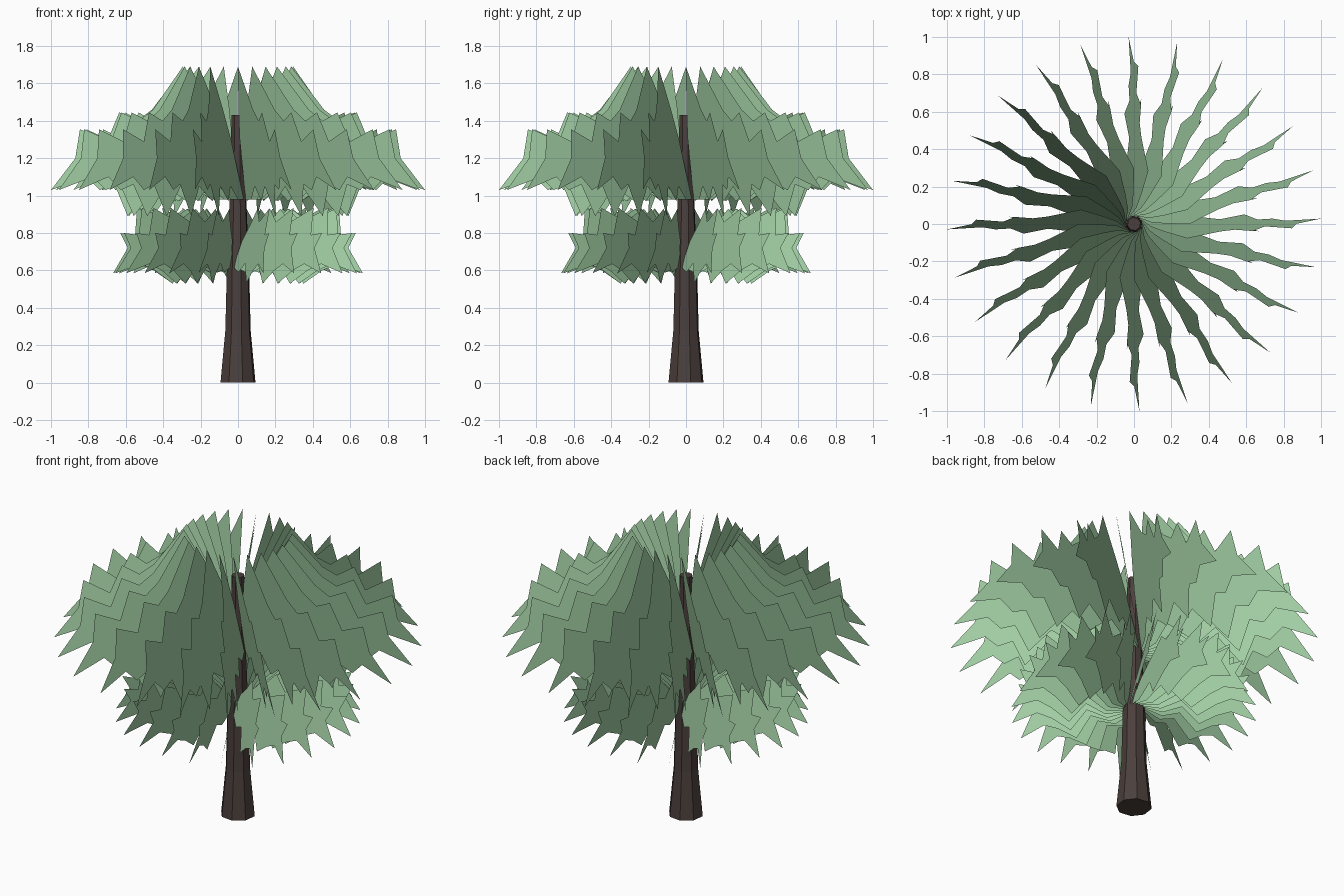
import bpy, bmesh
from math import cos, sin, pi, radians
from mathutils import Vector
from mathutils.geometry import tessellate_polygon

if "Cube" in bpy.data.objects:
    bpy.data.objects.remove(bpy.data.objects["Cube"])


def material(name, col):
    m = bpy.data.materials.new(name)
    m.diffuse_color = (*col, 1)
    m.use_nodes = True
    m.node_tree.nodes["Principled BSDF"].inputs["Base Color"].default_value = m.diffuse_color
    return m


def finish(name, bm, mat):
    me = bpy.data.meshes.new(name)
    bm.to_mesh(me)
    bm.free()
    me.materials.append(mat)
    ob = bpy.data.objects.new(name, me)
    bpy.context.collection.objects.link(ob)
    return ob


def frond_tier(name, outline, lean, z_mid, mat, count=24):
    """Ring of upright jagged cards; each (radius, z) outline leans sideways with height."""
    tris = tessellate_polygon([[Vector((r, z, 0)) for r, z in outline]])
    bm = bmesh.new()
    for i in range(count):
        a = 2 * pi * i / count
        vs = []
        for r, z in outline:
            t = lean * (z - z_mid)
            vs.append(bm.verts.new((r * cos(a) - t * sin(a), r * sin(a) + t * cos(a), z)))
        faces = [bm.faces.new([vs[k] for k in tri]) for tri in tris]
        bmesh.ops.recalc_face_normals(bm, faces=faces)
        bmesh.ops.dissolve_limit(bm, angle_limit=0.01, verts=[],
                                 edges=list({e for f in faces for e in f.edges}))
    return finish(name, bm, mat)


leaf = material("leaf_green", (0.36, 0.62, 0.37))
bark = material("bark_brown", (0.07, 0.05, 0.045))

# Tapered eight-sided trunk
bm = bmesh.new()
rings = []
for r, z in [(0.097, 0), (0.07, 0.28), (0.062, 0.6), (0.046, 0.97), (0.036, 1.43)]:
    rings.append([bm.verts.new((r * cos(radians(15 + 45 * k)), r * sin(radians(15 + 45 * k)), z))
                  for k in range(8)])
for lo, hi in zip(rings, rings[1:]):
    for k in range(8):
        bm.faces.new((lo[k], lo[(k + 1) % 8], hi[(k + 1) % 8], hi[k]))
bm.faces.new(rings[0][::-1])
bm.faces.new(rings[-1])
finish("trunk", bm, bark)

# Upper canopy: tall drooping jagged fronds
upper = [(0.02, 0.98), (0.09, 1.30), (0.16, 1.46), (0.285, 1.69), (0.46, 1.46), (0.54, 1.40),
         (0.635, 1.445), (0.70, 1.29), (0.845, 1.355), (0.87, 1.20), (1.0, 1.03),
         (0.81, 1.10), (0.74, 1.03), (0.66, 1.06), (0.59, 0.89), (0.46, 1.05),
         (0.34, 0.97), (0.25, 1.05), (0.14, 0.98)]
frond_tier("upper_fronds", upper, -0.16, 1.21, leaf)

# Lower canopy: shorter fronds leaning the other way
lower = [(0.02, 0.62), (0.10, 0.76), (0.20, 0.84), (0.29, 0.93), (0.38, 0.86), (0.54, 0.935),
         (0.55, 0.79), (0.63, 0.80), (0.59, 0.72), (0.668, 0.585), (0.53, 0.635),
         (0.45, 0.60), (0.35, 0.53), (0.26, 0.64), (0.15, 0.59)]
frond_tier("lower_fronds", lower, 0.2, 0.78, leaf)
